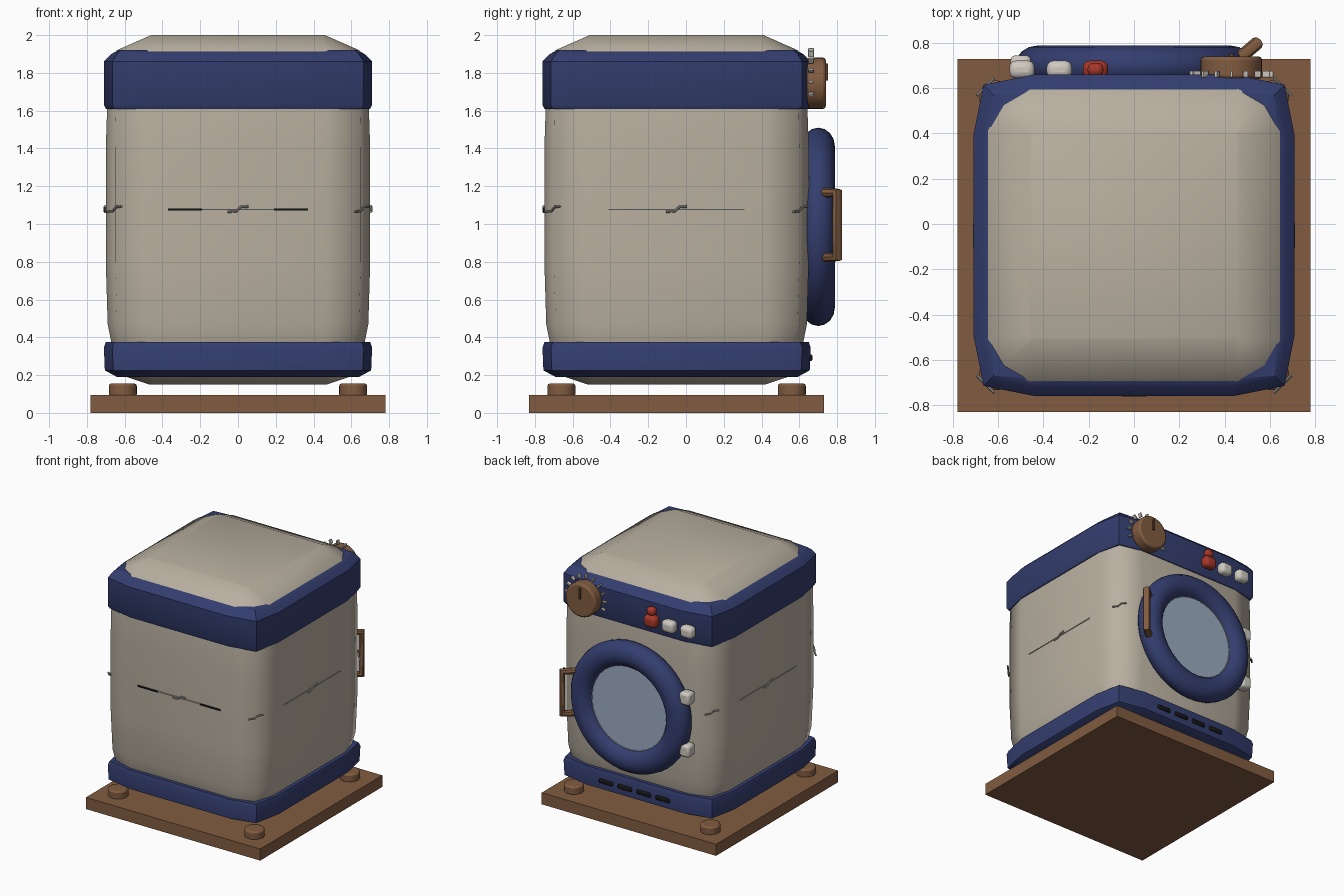
import bpy, bmesh, math
from mathutils import Vector

if "Cube" in bpy.data.objects:
    bpy.data.objects.remove(bpy.data.objects["Cube"])

CY = -0.05  # y centre of the cabinet
DOOR_Z = 0.985


def mat(name, rgb):
    m = bpy.data.materials.new(name)
    m.diffuse_color = (*rgb, 1)
    m.use_nodes = True
    m.node_tree.nodes["Principled BSDF"].inputs["Base Color"].default_value = m.diffuse_color
    return m


CREAM = mat("cream", (.48, .43, .35))
BLUE = mat("navy blue", (.034, .048, .16))
WOOD = mat("brown", (.22, .107, .052))
DARK_WOOD = mat("dark brown", (.10, .05, .025))
RED = mat("red", (.38, .038, .022))
GLASS = mat("pale glass", (.33, .41, .54))
WHITE = mat("off white", (.62, .59, .53))
METAL = mat("grey metal", (.38, .36, .33))
BLACK = mat("black", (.008, .008, .009))


def finish(ob, name, m, angle=40):
    ob.name = name
    ob.data.materials.clear()
    ob.data.materials.append(m)
    bpy.ops.object.select_all(action='DESELECT')
    ob.select_set(True)
    bpy.context.view_layer.objects.active = ob
    bpy.ops.object.shade_smooth_by_angle(angle=math.radians(angle))
    return ob


def loft(name, rows, m, angle):
    """Rounded-square rings: (z, half width, flat half length, corner)."""
    bm = bmesh.new()
    rings = []
    for z, w, f, c in rows:
        ring = []
        for k in range(4):
            for x, y in ((w, f), (c, c), (f, w)):
                for _ in range(k):
                    x, y = -y, x
                ring.append(bm.verts.new((x, y + CY, z)))
        rings.append(ring)
    for a, b in zip(rings, rings[1:]):
        for i in range(12):
            j = (i + 1) % 12
            bm.faces.new((a[i], a[j], b[j], b[i]))
    bm.faces.new(rings[0][::-1])
    bm.faces.new(rings[-1])
    me = bpy.data.meshes.new(name)
    bm.to_mesh(me)
    bm.free()
    ob = bpy.data.objects.new(name, me)
    bpy.context.collection.objects.link(ob)
    return finish(ob, name, m, angle)


def box(name, loc, size, m, bevel=0, rot=(0, 0, 0), segs=2):
    bpy.ops.mesh.primitive_cube_add(size=1, location=loc, rotation=rot)
    ob = bpy.context.object
    ob.scale = size
    bpy.ops.object.transform_apply(location=False, rotation=False, scale=True)
    if bevel:
        b = ob.modifiers.new("bevel", 'BEVEL')
        b.width, b.segments = bevel, segs
    return finish(ob, name, m)


def cyl(name, loc, r, h, m, along_y=False, bevel=0, n=32):
    rot = (math.pi / 2, 0, 0) if along_y else (0, 0, 0)
    bpy.ops.mesh.primitive_cylinder_add(vertices=n, radius=r, depth=h, location=loc, rotation=rot)
    ob = bpy.context.object
    if bevel:
        b = ob.modifiers.new("bevel", 'BEVEL')
        b.width, b.segments, b.limit_method = bevel, 2, 'ANGLE'
    return finish(ob, name, m)


def tube(name, pts, r, m):
    cu = bpy.data.curves.new(name, 'CURVE')
    cu.dimensions = '3D'
    cu.bevel_depth, cu.bevel_resolution, cu.use_fill_caps = r, 2, True
    sp = cu.splines.new('POLY')
    sp.points.add(len(pts) - 1)
    for p, q in zip(sp.points, pts):
        p.co = (*q, 1)
    ob = bpy.data.objects.new(name, cu)
    bpy.context.collection.objects.link(ob)
    bpy.ops.object.select_all(action='DESELECT')
    ob.select_set(True)
    bpy.context.view_layer.objects.active = ob
    bpy.ops.object.convert(target='MESH')
    return finish(bpy.context.object, name, m)


# Base board and feet
box("base_board", (0, CY, .047), (1.56, 1.56, .094), WOOD)
for sx in (-1, 1):
    for sy in (-1, 1):
        cyl("foot", (sx * .61, CY + sy * .61, .12), .074, .07, WOOD, bevel=.012)

# Cabinet
loft("cabinet", [(.15, .47, .45, .46), (.20, .62, .46, .56), (.36, .668, .46, .62),
                 (.47, .69, .46, .64), (.80, .70, .46, .65), (1.40, .70, .46, .65),
                 (1.70, .69, .46, .645), (1.86, .67, .46, .62), (1.92, .642, .46, .575),
                 (2.0, .46, .45, .455)], CREAM, 80)

# Blue bands
loft("top_band", [(1.61, .70, .44, .655), (1.63, .71, .44, .665), (1.86, .71, .44, .665),
                  (1.90, .67, .44, .64), (1.92, .635, .44, .62)], BLUE, 35)
loft("bottom_band", [(.19, .64, .44, .60), (.225, .705, .44, .66), (.345, .71, .44, .665),
                     (.375, .70, .44, .655)], BLUE, 35)

# Thin seam trim with small twisted clips round the middle of the cabinet
for k in range(8):
    a = k * math.pi / 4
    out = Vector((math.cos(a), math.sin(a), 0))
    side = Vector((-out.y, out.x, 0))
    if k == 2:
        continue  # hidden behind the door
    d = .928 if k % 2 else .704
    mid = Vector((0, CY, 1.078)) + out * d
    tube("seam_clip", [mid + side * s + Vector((0, 0, h)) for s, h in
                       ((-.055, -.013), (-.01, -.01), (.015, .012), (.055, .015))], .007, METAL)
    if k % 2 == 0:
        tube("seam_line", [mid - out * .004 - side * .36, mid - out * .004 + side * .36], .005, METAL)
for s in (-1, 1):
    box("seam_dark_end", (s * .28, CY - .70, 1.077), (.18, .016, .012), BLACK)

# Door: ring, glass and dashed seal
bpy.ops.mesh.primitive_torus_add(major_segments=48, minor_segments=16, major_radius=.427, minor_radius=.098,
                                 location=(0, .70, DOOR_Z), rotation=(math.pi / 2, 0, 0))
bpy.context.object.scale = (1, 1, .9)
finish(bpy.context.object, "door_ring", BLUE, 60)
cyl("door_backing", (0, .655, DOOR_Z), .46, .07, BLUE, True, n=48)
cyl("door_glass", (0, .70, DOOR_Z), .345, .05, GLASS, True, n=48)
for i in range(36):
    a = i * math.tau / 36
    box("seal_dash", (.337 * math.cos(a), .727, DOOR_Z + .337 * math.sin(a)),
        (.012, .012, .032), METAL, rot=(0, -a, 0))

# Door hinges and handle
for s in (-1, 1):
    box("hinge", (-.50, .70, DOOR_Z + s * .21), (.09, .09, .10), WHITE, .02)
tube("door_handle", [(.45, .72, .825), (.545, .80, .825), (.545, .80, 1.165), (.45, .72, 1.165)], .029, WOOD)

# Control knob with pointer and tick marks
KX, KZ = .43, 1.745
cyl("knob", (KX, .69, KZ), .136, .10, WOOD, True, .015)
box("knob_pointer", (KX, .742, KZ + .06), (.018, .022, .09), DARK_WOOD, .004)
for i in range(11):
    a = math.radians(-20 + 22 * i)
    box("dial_tick", (KX + .168 * math.cos(a), .662, KZ + .168 * math.sin(a)),
        (.035, .03, .012), WHITE, .003, rot=(0, -a, 0))

# Push buttons and indicator
for x, m in ((-.495, WHITE), (-.33, WHITE), (-.17, RED)):
    box("button", (x, .682, 1.72), (.112, .08, .095), m, .03, segs=3)
box("indicator", (-.17, .682, 1.80), (.07, .06, .065), RED, .025, segs=3)

# Vent slots in the bottom band
for x in (-.255, -.085, .085, .255):
    box("vent_slot", (x, .657, .292), (.125, .026, .036), BLACK, .01)
